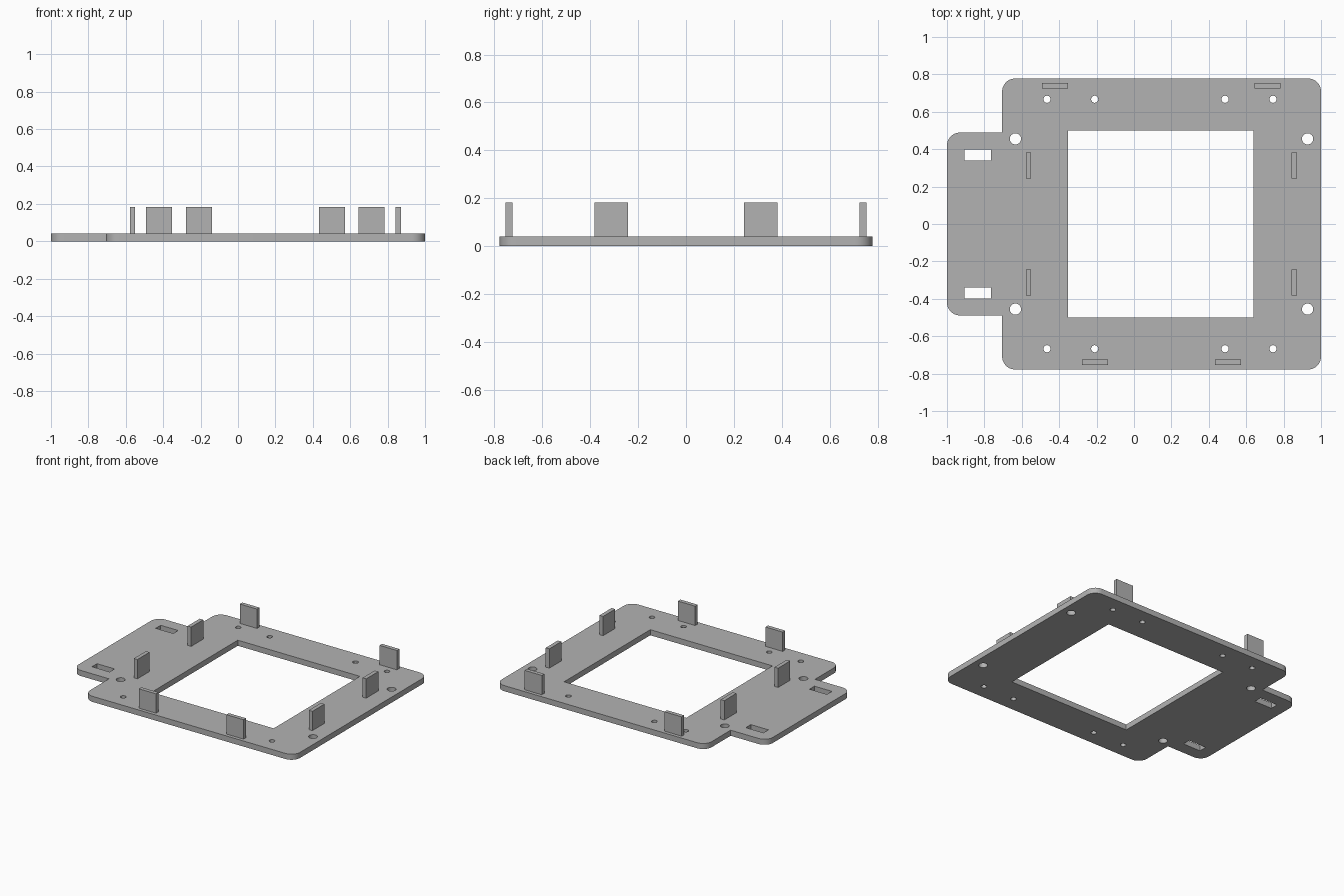
import bpy
import bmesh
from math import cos, sin, pi
from mathutils import Vector

cube = bpy.data.objects.get("Cube")
if cube:
    bpy.data.objects.remove(cube, do_unlink=True)

THICK, TOP = 0.041, 0.183
CORNER = 0.07

grey = bpy.data.materials.new("plain grey")
grey.use_nodes = True
colour = (0.45, 0.45, 0.45, 1)
grey.diffuse_color = colour
grey.node_tree.nodes["Principled BSDF"].inputs["Base Color"].default_value = colour


def add_object(name, bm):
    bmesh.ops.recalc_face_normals(bm, faces=bm.faces)
    mesh = bpy.data.meshes.new(name)
    bm.to_mesh(mesh)
    bm.free()
    mesh.materials.append(grey)
    obj = bpy.data.objects.new(name, mesh)
    bpy.context.collection.objects.link(obj)
    return obj


def arc(cx, cy, r, start, sweep, steps):
    return [(cx + r * cos(start + sweep * i / steps),
             cy + r * sin(start + sweep * i / steps)) for i in range(steps + 1)]


def circle(cx, cy, r):
    return arc(cx, cy, r, 0, 2 * pi, 32)[:-1]


def rectangle(x0, x1, y0, y1):
    return [(x0, y0), (x1, y0), (x1, y1), (x0, y1)]


def rounded(x, y, sx, sy, start):
    """Quarter-round corner at (x, y) of the outline."""
    return arc(x - sx * CORNER, y - sy * CORNER, CORNER, start, pi / 2, 10)


# Outline: square frame with a rounded tab on the right-hand side
X0, X1, Y, TAB = -0.705, 1.0, 0.778, 0.489
outline = (rounded(X1, -Y, 1, -1, -pi / 2) + rounded(X1, Y, 1, 1, 0)
           + rounded(X0, Y, -1, 1, pi / 2) + [(X0, TAB)]
           + rounded(-1, TAB, -1, 1, pi / 2) + rounded(-1, -TAB, -1, -1, pi)
           + [(X0, -TAB)] + rounded(X0, -Y, -1, -1, pi))

# Openings: window, mounting holes and strap slots
loops = [outline, rectangle(-0.352, 0.64, -0.5, 0.5)]
for side in (-1, 1):
    loops += [circle(x, side * 0.455, 0.03) for x in (-0.634, 0.928)]
    loops += [circle(x, side * 0.667, 0.019) for x in (-0.465, -0.21, 0.487, 0.743)]
    low, high = sorted((side * 0.34, side * 0.398))
    loops.append(rectangle(-0.907, -0.764, low, high))

bm = bmesh.new()
for loop in loops:
    verts = [bm.verts.new((x, y, 0)) for x, y in loop]
    for i, v in enumerate(verts):
        bm.edges.new((verts[i - 1], v))
bmesh.ops.triangle_fill(bm, use_beauty=True, use_dissolve=False,
                        edges=bm.edges[:], normal=Vector((0, 0, 1)))
raised = bmesh.ops.extrude_face_region(bm, geom=bm.faces[:], use_keep_orig=True)
bmesh.ops.translate(bm, vec=(0, 0, THICK),
                    verts=[g for g in raised["geom"] if isinstance(g, bmesh.types.BMVert)])
plate = add_object("base_plate", bm)

# Smooth only the round walls
bpy.context.view_layer.objects.active = plate
plate.select_set(True)
bpy.ops.object.shade_smooth_by_angle(angle=pi / 6)
plate.select_set(False)


# Upright tabs around the frame
def upright(name, cx, cy, along_x):
    long, thin = 0.14, 0.029
    w, d = (long, thin) if along_x else (thin, long)
    bm = bmesh.new()
    bmesh.ops.create_cube(bm, size=1)
    bmesh.ops.scale(bm, vec=(w, d, TOP - THICK), verts=bm.verts)
    obj = add_object(name, bm)
    obj.location = (cx, cy, (TOP + THICK) / 2)


for label, y, xs in (("back", 0.739, (-0.423, 0.713)), ("front", -0.739, (-0.208, 0.503))):
    for side, x in zip(("right", "left"), xs):
        upright(f"{label}_{side}_upright_tab", x, y, True)
for label, x in (("right", -0.564), ("left", 0.857)):
    for end, y in (("front", -0.312), ("back", 0.312)):
        upright(f"{label}_side_{end}_upright_tab", x, y, False)
